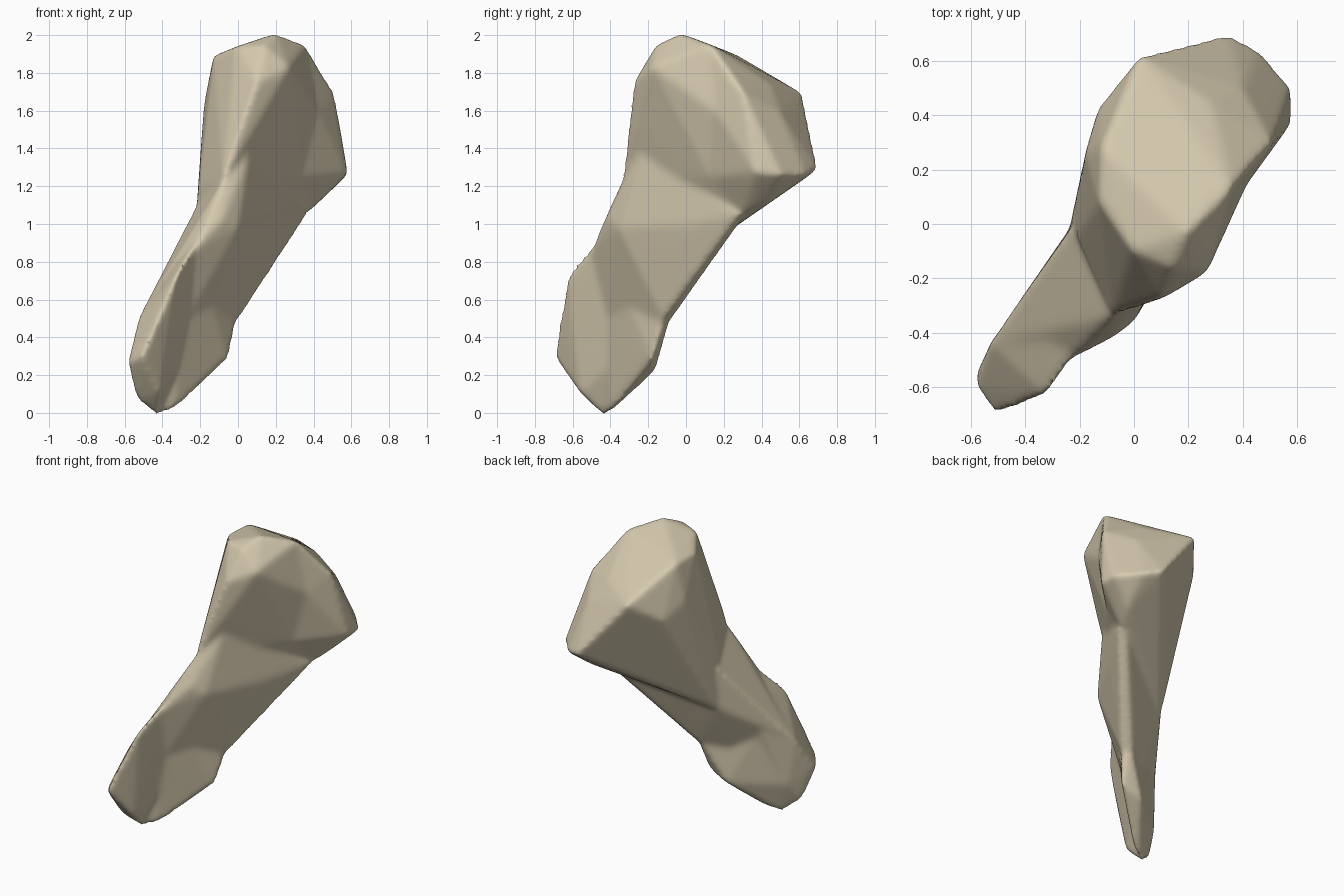
import bpy
import bmesh

cube = bpy.data.objects.get("Cube")
if cube:
    bpy.data.objects.remove(cube, do_unlink=True)

# Single pale bone colour
bone = bpy.data.materials.new("pale_bone")
bone.use_nodes = True
colour = (.66, .58, .42, 1)
bone.diffuse_color = colour
bone.node_tree.nodes["Principled BSDF"].inputs["Base Color"].default_value = colour

# Lower end, split by a shallow groove along its side
groove = [
    (-.43, -.43, -.02), (-.31, -.41, .25), (-.27, -.42, .5), (-.2, -.4, .78),
    (-.53, -.44, .5), (-.5, -.4, .2), (-.42, -.3, .7), (-.54, -.5, .07),
]
knob_front = groove + [
    (-.41, -.56, .1), (-.58, -.55, .27), (-.58, -.6, .27), (-.51, -.7, .3),
    (-.42, -.67, .5), (-.32, -.63, .74), (-.23, -.5, .89), (-.32, -.16, .9),
]
knob_rear = groove + [
    (-.34, -.4, .01), (-.2, -.16, .22), (-.05, -.18, .28), (0, -.12, .5),
    (-.05, -.08, .5), (-.2, -.3, .8),
]

# Middle of the shaft, rising towards the head
shaft = [
    (-.53, -.44, .5), (-.2, -.25, .3), (.01, -.12, .5), (-.04, -.07, .5),
    (-.27, -.42, .5), (-.23, -.5, .87), (-.08, -.42, 1.03), (0, -.36, .98),
    (-.22, 0, 1.1), (-.08, -.34, 1.23), (.06, -.24, 1.38), (.37, .28, 1.05),
    (.33, .32, 1.05), (.21, .01, .98), (-.24, -.02, .8),
]

# Corners shared by both halves of the flattened head
head_core = [
    (-.24, -.02, .79), (.36, .3, 1.05), (.2, -.03, 2.01), (.36, .13, 1.95),
    (.42, .15, 1.6), (.33, .13, 1.25), (-.12, .28, 1.89), (-.13, .43, 1.55),
    (.02, .62, 1.69), (-.18, .26, 1.64),
]

# Narrow front edge of the head, running down into the neck
head_front = head_core + [
    (-.21, -.04, 1.2), (-.08, -.34, 1.23), (.08, -.27, 1.5), (.1, -.28, 1.75),
    (.27, -.18, 1.83), (.14, -.16, 1.95), (-.01, -.1, 1.94), (-.13, .08, 1.89),
]

# Domed rear of the head with its overhanging rim
head_back = head_core + [
    (.42, .44, 1.11), (.58, .37, 1.27), (.58, .5, 1.26), (.46, .64, 1.26),
    (.35, .7, 1.29), (.51, .3, 1.7), (.28, .45, 1.74), (.4, .5, 1.59),
]


def add_hull(bm, points):
    """Wrap a closed convex form around a few landmark points."""
    part = bmesh.new()
    for p in points:
        part.verts.new(p)
    result = bmesh.ops.convex_hull(part, input=part.verts)
    inside = [g for g in result["geom_interior"] if isinstance(g, bmesh.types.BMVert)]
    bmesh.ops.delete(part, geom=inside, context="VERTS")
    bmesh.ops.recalc_face_normals(part, faces=part.faces)
    temp = bpy.data.meshes.new("hull")
    part.to_mesh(temp)
    part.free()
    bm.from_mesh(temp)
    bpy.data.meshes.remove(temp)


# Gather the forms in one mesh
bm = bmesh.new()
for form in (knob_front, knob_rear, shaft, head_front, head_back):
    add_hull(bm, form)
mesh = bpy.data.meshes.new("bone_body")
bm.to_mesh(mesh)
bm.free()
mesh.materials.append(bone)
body = bpy.data.objects.new("bone_body", mesh)
bpy.context.scene.collection.objects.link(body)

# Fuse them into one smooth skin
remesh = body.modifiers.new("fuse", "REMESH")
remesh.mode = "VOXEL"
remesh.voxel_size = .014
remesh.use_smooth_shade = True
soften = body.modifiers.new("soften", "SMOOTH")
soften.factor = .5
soften.iterations = 20
